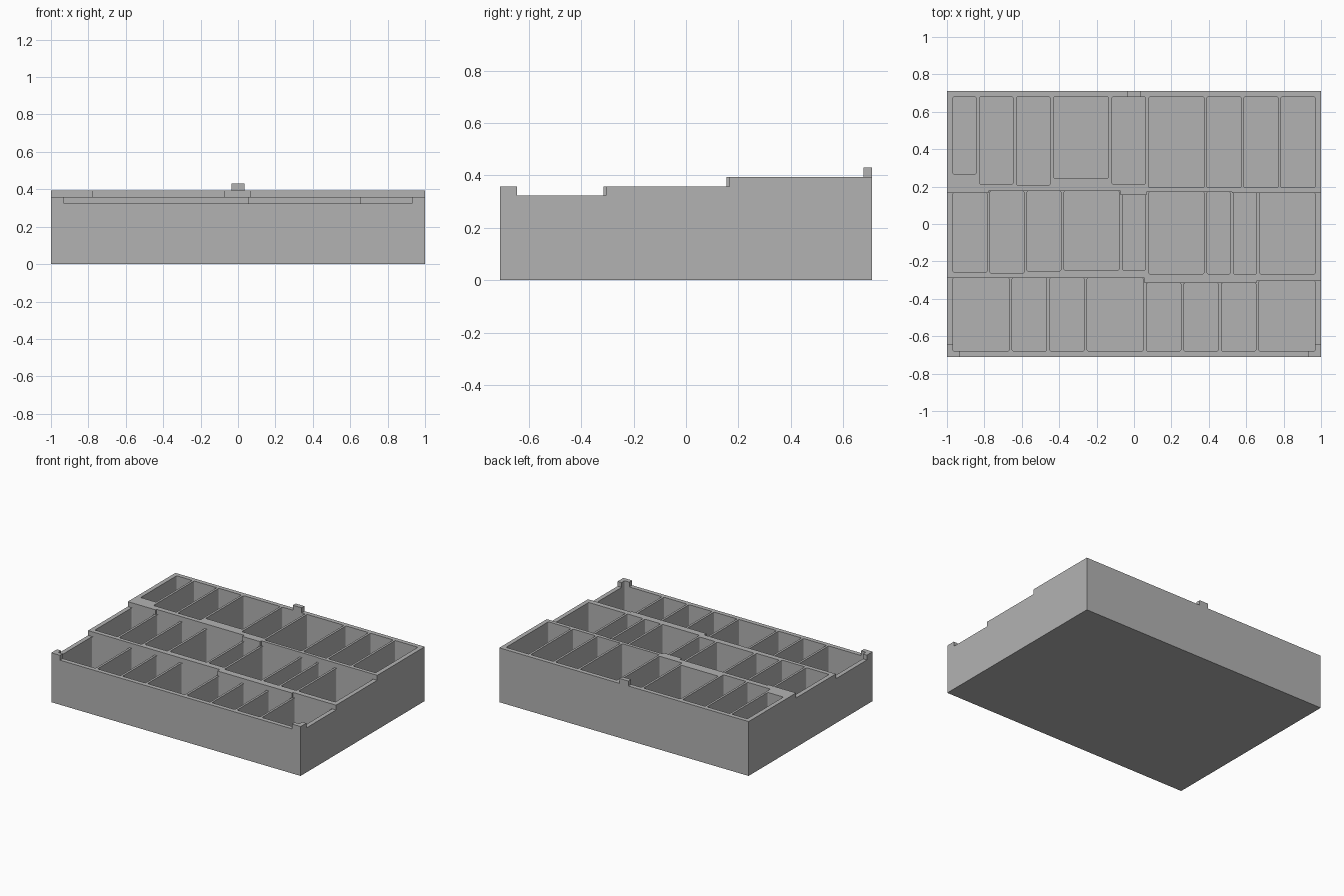
import bpy
import bmesh

old = bpy.data.objects.get("Cube")
if old:
    bpy.data.objects.remove(old)

HALF_X, HALF_Y, FLOOR, RIM, GAP = 1.0, 0.711, 0.03, 0.032, 0.016
FRONT_Z, MIDDLE_Z, BACK_Z, PEG_Z = 0.323, 0.358, 0.394, 0.43
SIZES = {"n": 0.125, "m": 0.182, "w": 0.296}

grey = bpy.data.materials.new("warm_grey_plastic")
grey.use_nodes = True
colour = (0.45, 0.45, 0.45, 1)
grey.diffuse_color = colour
grey.node_tree.nodes["Principled BSDF"].inputs["Base Color"].default_value = colour


def prism(name, outline, z0, z1, round_corners=0):
    """Extrude an outline straight up, optionally rounding its upright edges."""
    bm = bmesh.new()
    face = bm.faces.new([bm.verts.new((x, y, z0)) for x, y in outline])
    top = bmesh.ops.extrude_face_region(bm, geom=[face])["geom"]
    bmesh.ops.translate(bm, vec=(0, 0, z1 - z0),
                        verts=[v for v in top if isinstance(v, bmesh.types.BMVert)])
    if round_corners:
        upright = [e for e in bm.edges
                   if abs(e.verts[0].co.z - e.verts[1].co.z) > 0.01]
        bmesh.ops.bevel(bm, geom=upright, offset=round_corners,
                        segments=3, profile=0.5, affect="EDGES")
    bmesh.ops.recalc_face_normals(bm, faces=bm.faces)
    mesh = bpy.data.meshes.new(name)
    bm.to_mesh(mesh)
    bm.free()
    mesh.materials.append(grey)
    obj = bpy.data.objects.new(name, mesh)
    bpy.context.scene.collection.objects.link(obj)
    return obj


def box(name, x0, x1, y0, y1, z0, z1, round_corners=0):
    return prism(name, [(x0, y0), (x1, y0), (x1, y1), (x0, y1)], z0, z1, round_corners)


def terrace(name, steps, z):
    """Raised deck whose front edge jogs; steps holds (right end, front y)."""
    outline, x = [], -HALF_X
    for end, y in steps:
        outline += [(x, y), (end, y)]
        x = end
    return prism(name, outline + [(HALF_X, HALF_Y), (-HALF_X, HALF_Y)], 0, z)


def edge_at(steps, x):
    return next(y for end, y in steps if x < end)


# Body: a low front deck with two higher terraces behind it
middle_edge = [(0.057, -0.289), (0.656, -0.316), (HALF_X, -0.305)]
back_edge = [(-0.777, 0.166), (-0.073, 0.176), (0.068, 0.155),
             (0.525, 0.171), (HALF_X, 0.167)]
body = box("compartment_tray", -HALF_X, HALF_X, -HALF_Y, HALF_Y, 0, FRONT_Z)
additions = [terrace("middle_terrace", middle_edge, MIDDLE_Z),
             terrace("back_terrace", back_edge, BACK_Z),
             box("back_peg", -0.035, 0.035, HALF_Y - RIM, HALF_Y, 0.2, PEG_Z)]

# Front corner posts
for side in (-1, 1):
    xs = sorted((side * HALF_X, side * 0.93))
    additions.append(box("corner_post", *xs, -HALF_Y, -0.645, 0.2, MIDDLE_Z))

# Pockets: each row is a run of narrow, medium and wide wells
front_y = -HALF_Y + RIM
rows = [
    ("wmmwmmmw", [front_y] * 8, middle_edge),
    ("mmmwnwnnw", [-0.257, -0.262, -0.251, -0.246, -0.246] + [-0.267] * 4, back_edge),
    ("nmmwmwmmm", [0.267, 0.214, 0.209, 0.246, 0.214] + [0.194] * 4,
     [(HALF_X, HALF_Y - RIM)]),
]
cutters = []
for pattern, fronts, backs in rows:
    room = 2 * (HALF_X - RIM) - GAP * (len(pattern) - 1)
    scale = room / sum(SIZES[c] for c in pattern)
    x = RIM - HALF_X
    for c, y in zip(pattern, fronts):
        width = SIZES[c] * scale
        cutters.append(box("pocket_cutter", x, x + width, y,
                           edge_at(backs, x + width / 2), FLOOR, 0.6, 0.008))
        x += width + GAP


def combine(parts, operation):
    """Apply one boolean with all parts, then discard them."""
    group = bpy.data.collections.new("helpers")
    for part in parts:
        part.hide_render = True
        group.objects.link(part)
    mod = body.modifiers.new(operation.lower(), "BOOLEAN")
    mod.operation = operation
    mod.operand_type = "COLLECTION"
    mod.collection = group
    mod.solver = "EXACT"
    bpy.context.view_layer.objects.active = body
    bpy.ops.object.modifier_apply(modifier=mod.name)
    for part in parts:
        bpy.data.objects.remove(part)
    bpy.data.collections.remove(group)


combine(additions, "UNION")
combine(cutters, "DIFFERENCE")
